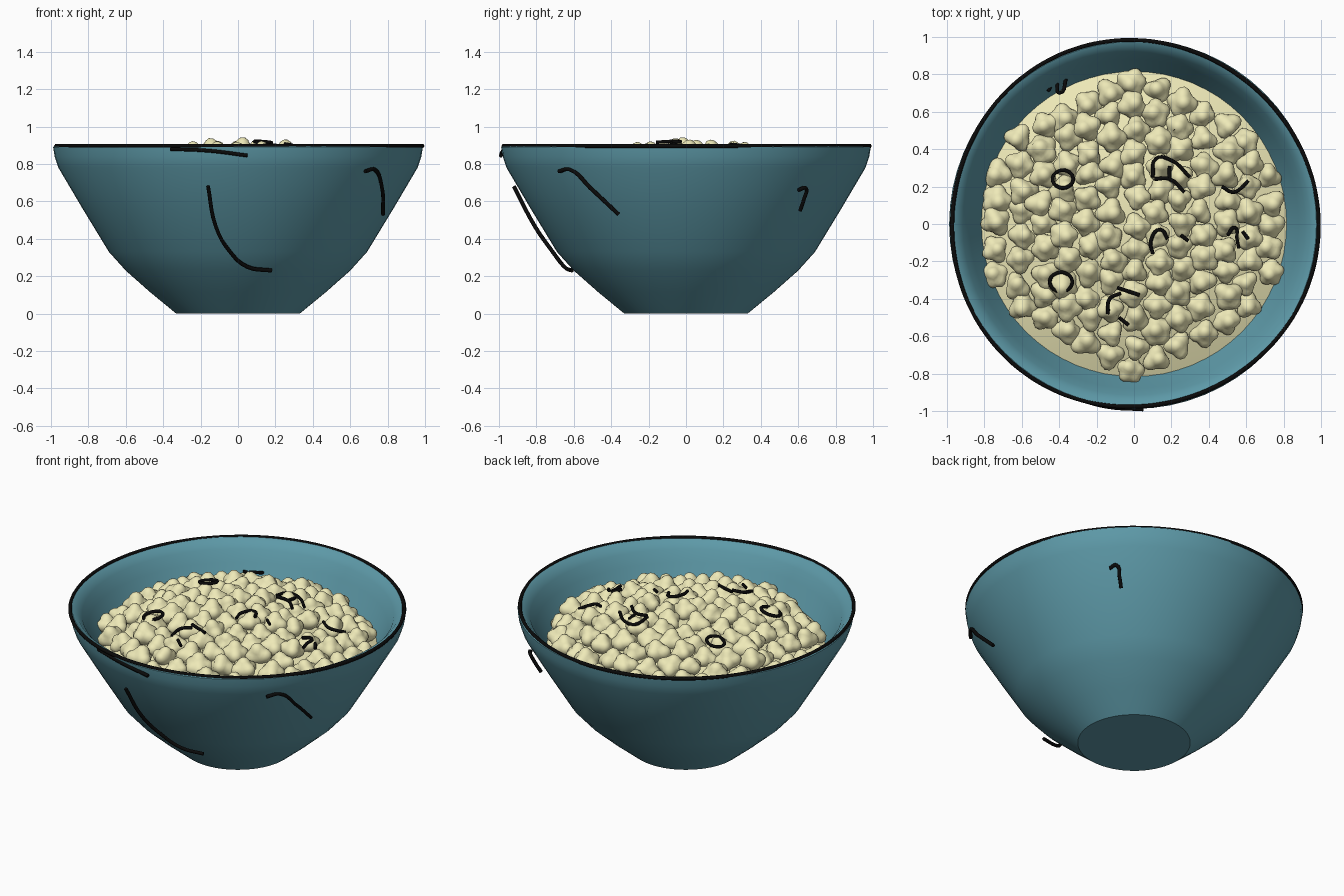
import bpy, bmesh, math, random
from mathutils import Vector, noise

if "Cube" in bpy.data.objects:
    bpy.data.objects.remove(bpy.data.objects["Cube"])

random.seed(4)


def material(name, rgb):
    m = bpy.data.materials.new(name)
    m.diffuse_color = (*rgb, 1)
    m.use_nodes = True
    m.node_tree.nodes["Principled BSDF"].inputs["Base Color"].default_value = m.diffuse_color
    return m


TEAL = material("teal_glaze", (0.11, 0.32, 0.39))
CREAM = material("cream", (0.86, 0.82, 0.48))
INK = material("ink", (0.003, 0.003, 0.003))


def finish(bm, name, mat, angle):
    bmesh.ops.recalc_face_normals(bm, faces=bm.faces)
    me = bpy.data.meshes.new(name)
    bm.to_mesh(me)
    bm.free()
    ob = bpy.data.objects.new(name, me)
    bpy.context.collection.objects.link(ob)
    me.materials.append(mat)
    bpy.ops.object.select_all(action='DESELECT')
    ob.select_set(True)
    bpy.context.view_layer.objects.active = ob
    bpy.ops.object.shade_smooth_by_angle(angle=math.radians(angle))
    return ob


def lathe(name, profile, mat, steps=64):
    bm = bmesh.new()
    vs = [bm.verts.new((r, 0, z)) for r, z in profile]
    es = [bm.edges.new(p) for p in zip(vs, vs[1:])]
    bmesh.ops.spin(bm, geom=vs + es, axis=(0, 0, 1), cent=(0, 0, 0),
                   angle=2 * math.pi, steps=steps)
    bmesh.ops.remove_doubles(bm, verts=bm.verts, dist=1e-4)
    return finish(bm, name, mat, 35)


# Bowl: outer wall, rounded lip, inner wall and floor
lathe("bowl", [(0, 0), (0.33, 0), (0.47, 0.115), (0.60, 0.23), (0.69, 0.33), (0.83, 0.56),
               (0.96, 0.78), (0.98, 0.84), (0.988, 0.89), (0.975, 0.90), (0.95, 0.89),
               (0.915, 0.85), (0.88, 0.78), (0.82, 0.67), (0.74, 0.52),
               (0.60, 0.33), (0.45, 0.17), (0.30, 0.07), (0, 0.06)], TEAL)


def mound_z(r):
    return 0.84 - 0.18 * (r / 0.82) ** 2


# Mound under the popped corn
lathe("popcorn_mound", [(0.82 * i / 8, mound_z(0.82 * i / 8)) for i in range(9)], CREAM, 32)


# Popped kernels: lumpy blobs in a jittered staggered grid
def add_kernel(bm, loc, size):
    lobes = []
    a0 = random.uniform(0, 6.28)
    n = random.choice((3, 4, 4, 5))
    for k in range(n):
        a = a0 + k * 2 * math.pi / n + random.uniform(-0.3, 0.3)
        lobes.append(Vector((math.cos(a), math.sin(a), random.uniform(-0.3, 0.4))).normalized())
    lobes.append(Vector((random.uniform(-.4, .4), random.uniform(-.4, .4), 1)).normalized())
    for v in bmesh.ops.create_icosphere(bm, subdivisions=3, radius=1)["verts"]:
        d = v.co.normalized()
        bump = max(max(0, d.dot(l)) ** 4 for l in lobes)
        v.co = loc + d * size * (0.72 + 0.42 * bump)


kernels = bmesh.new()
for i in range(-6, 7):
    for j in range(-7, 8):
        x = i * 0.122
        y = (j + 0.5 * (i % 2)) * 0.128
        if math.hypot(x, y) > 0.79:
            continue
        x += random.uniform(-0.018, 0.018)
        y += random.uniform(-0.018, 0.018)
        z = mound_z(math.hypot(x, y)) + random.uniform(-0.005, 0.035)
        add_kernel(kernels, Vector((x, y, z)), random.uniform(0.066, 0.078))
finish(kernels, "popcorn_kernels", CREAM, 50)


# Ink outline strokes as round-bevelled curves
def strokes(name, paths, radius=0.011, cyclic=False):
    cu = bpy.data.curves.new(name, 'CURVE')
    cu.dimensions = '3D'
    cu.bevel_depth = radius
    cu.bevel_resolution = 1
    cu.resolution_u = 5
    cu.use_fill_caps = True
    for pts in paths:
        sp = cu.splines.new('BEZIER')
        sp.bezier_points.add(len(pts) - 1)
        sp.use_cyclic_u = cyclic
        for bp, p in zip(sp.bezier_points, pts):
            bp.co = p
            bp.handle_left_type = bp.handle_right_type = 'AUTO'
    cu.materials.append(INK)
    ob = bpy.data.objects.new(name, cu)
    bpy.context.collection.objects.link(ob)


# Rim line, slightly wobbly like a hand-drawn stroke
rim = []
for i in range(40):
    a = i * 2 * math.pi / 40
    r = 0.979 + 0.008 * math.sin(3 * a + 2)
    rim.append((r * math.cos(a), r * math.sin(a), 0.896))
strokes("rim_line", [rim], 0.011, True)

# Accent marks on the outer wall
strokes("wall_marks", [
    [(-0.16, -0.92, 0.68), (-0.12, -0.81, 0.47), (-0.05, -0.72, 0.34),
     (0.05, -0.65, 0.25), (0.18, -0.61, 0.23)],
    [(0.68, -0.68, 0.76), (0.73, -0.62, 0.77), (0.77, -0.51, 0.67), (0.775, -0.36, 0.53)],
    [(-0.36, -0.915, 0.88), (-0.15, -0.975, 0.87), (0.05, -0.99, 0.845)],
    [(0.69, 0.60, 0.66), (0.67, 0.64, 0.67), (0.64, 0.63, 0.61), (0.61, 0.61, 0.55)],
])


# Squiggles resting on top of the kernels
def on_top(pts):
    return [(x, y, mound_z(math.hypot(x, y)) + 0.085) for x, y in pts]


def ring(cx, cy, r):
    return on_top([(cx + r * math.cos(k * 1.047), cy + r * math.sin(k * 1.047) * 0.85)
                   for k in range(6)])


strokes("kernel_rings", [ring(-0.38, 0.24, 0.055), ring(-0.39, -0.31, 0.06)], 0.01, True)
strokes("kernel_marks", [on_top(p) for p in (
    [(0.10, 0.25), (0.12, 0.35), (0.20, 0.34), (0.30, 0.25)],
    [(0.11, 0.24), (0.19, 0.24), (0.27, 0.17)],
    [(0.19, 0.31), (0.19, 0.24)],
    [(0.47, 0.20), (0.53, 0.17), (0.57, 0.19), (0.61, 0.23)],
    [(0.50, -0.06), (0.54, -0.02), (0.55, -0.08), (0.56, -0.13)],
    [(0.58, -0.04), (0.61, -0.08)],
    [(0.10, -0.16), (0.09, -0.09), (0.14, -0.03), (0.18, -0.08)],
    [(0.25, -0.06), (0.29, -0.09)],
    [(-0.09, -0.34), (0.03, -0.38)],
    [(-0.14, -0.48), (-0.13, -0.40), (-0.07, -0.37)],
    [(-0.08, -0.50), (-0.03, -0.54)],
    [(-0.46, 0.71), (-0.42, 0.76), (-0.40, 0.70), (-0.36, 0.79)],
    [(0.22, 0.50), (0.22, 0.54)],
)], 0.01)
